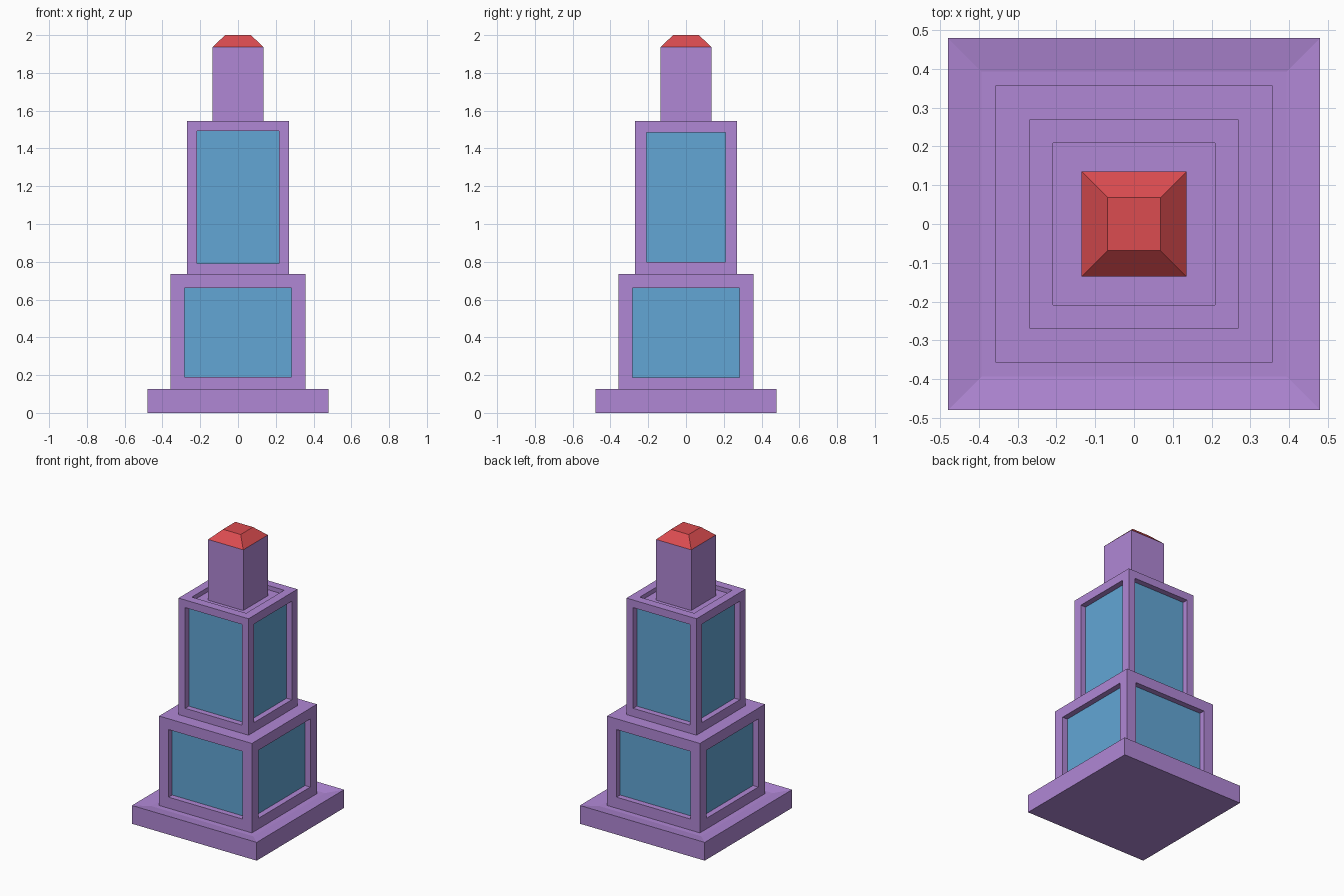
import bpy, bmesh
from mathutils import Vector

cube = bpy.data.objects.get("Cube")
if cube:
    bpy.data.objects.remove(cube)


def material(name, rgb):
    # 8-bit display colour to linear
    lin = [((c / 255 + 0.055) / 1.055) ** 2.4 for c in rgb]
    m = bpy.data.materials.new(name)
    m.use_nodes = True
    m.diffuse_color = (*lin, 1)
    m.node_tree.nodes["Principled BSDF"].inputs["Base Color"].default_value = (*lin, 1)
    return m


PURPLE = material("purple stone", (176, 135, 213))
BLUE = material("blue glass", (98, 166, 213))
RED = material("red roof", (219, 76, 80))


def block(half, z0, z1, top_half=None):
    """Square block, optionally tapering to top_half."""
    bm = bmesh.new()
    bmesh.ops.create_cube(bm, size=2)
    for v in bm.verts:
        upper = v.co.z > 0
        r = top_half if upper and top_half else half
        v.co = (v.co.x * r, v.co.y * r, z1 if upper else z0)
    bm.normal_update()
    return bm


def face_towards(bm, direction):
    return max(bm.faces, key=lambda f: f.normal.dot(direction))


def recess(bm, face, depth):
    """Push a face straight in, leaving square walls."""
    normal = face.normal.copy()
    new = bmesh.ops.extrude_face_region(bm, geom=[face])["geom"]
    bmesh.ops.delete(bm, geom=[face], context="FACES_ONLY") if face.is_valid else None
    verts = [g for g in new if isinstance(g, bmesh.types.BMVert)]
    bmesh.ops.translate(bm, verts=verts, vec=-normal * depth)
    return next(g for g in new if isinstance(g, bmesh.types.BMFace))


def add_windows(bm, openings):
    """Recessed glass on all four sides; openings give half width, bottom, top."""
    for axis, (w, low, high) in openings.items():
        for sign in (-1, 1):
            direction = Vector((sign, 0, 0) if axis == "x" else (0, sign, 0))
            face = face_towards(bm, direction)
            mid = face.calc_center_median().z
            bmesh.ops.inset_individual(bm, faces=[face], thickness=0.03)
            for v in face.verts:
                side = "y" if axis == "x" else "x"
                setattr(v.co, side, w if getattr(v.co, side) > 0 else -w)
                v.co.z = high if v.co.z > mid else low
            recess(bm, face, 0.04).material_index = 1


def finish(name, bm, *mats):
    bmesh.ops.recalc_face_normals(bm, faces=bm.faces)
    mesh = bpy.data.meshes.new(name)
    bm.to_mesh(mesh)
    bm.free()
    for m in mats:
        mesh.materials.append(m)
    bpy.context.collection.objects.link(bpy.data.objects.new(name, mesh))


UP = Vector((0, 0, 1))

# Plinth, its top dipping gently towards the tower
bm = block(0.48, 0, 0.127)
bmesh.ops.inset_individual(bm, faces=[face_towards(bm, UP)], thickness=0.123, depth=-0.014)
finish("plinth", bm, PURPLE)

# Lower storey
bm = block(0.357, 0.113, 0.735)
add_windows(bm, {"x": (0.284, 0.187, 0.66), "y": (0.284, 0.19, 0.66)})
finish("lower_storey", bm, PURPLE, BLUE)

# Upper storey with a sunken roof
bm = block(0.269, 0.735, 1.545)
add_windows(bm, {"x": (0.208, 0.8, 1.485), "y": (0.218, 0.792, 1.492)})
roof = face_towards(bm, UP)
bmesh.ops.inset_individual(bm, faces=[roof], thickness=0.085)
recess(bm, roof, 0.03)
finish("upper_storey", bm, PURPLE, BLUE)

# Chimney shaft and its sloped cap
finish("shaft", block(0.135, 1.515, 1.937), PURPLE)
finish("cap", block(0.135, 1.937, 2.0, top_half=0.068), RED)
